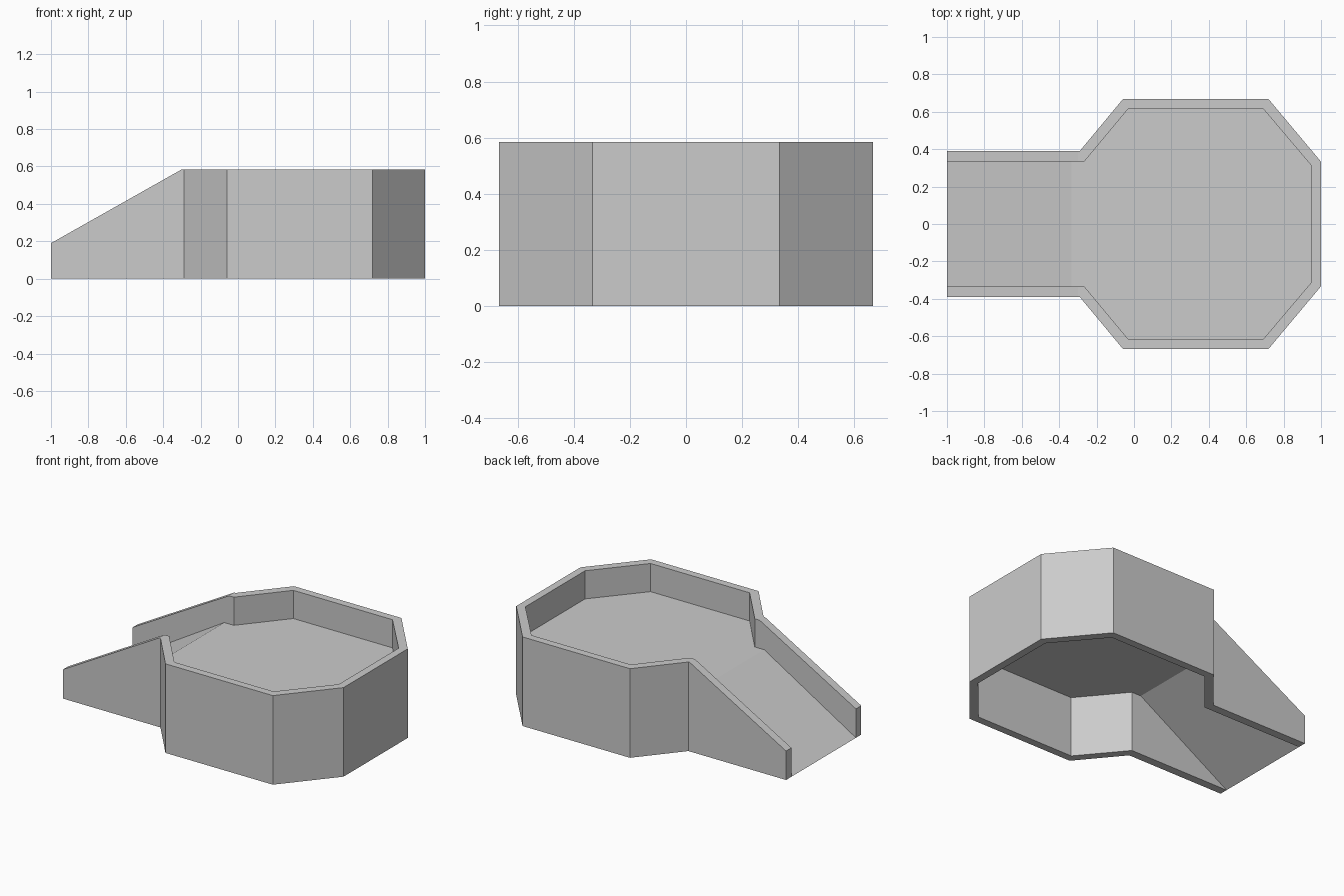
import bpy
import bmesh

cube = bpy.data.objects.get("Cube")
if cube:
    bpy.data.objects.remove(cube, do_unlink=True)

grey = bpy.data.materials.new("plain grey")
grey.use_nodes = True
grey.diffuse_color = (0.6, 0.6, 0.6, 1)
grey.node_tree.nodes["Principled BSDF"].inputs["Base Color"].default_value = (0.6, 0.6, 0.6, 1)

WALL_TOP, RAIL_END, FLOOR = 0.585, 0.19, 0.4
RAMP_TOP_X, RAIL_TOP_X = -0.334, -0.3


def finish(name, bm):
    bmesh.ops.recalc_face_normals(bm, faces=bm.faces)
    mesh = bpy.data.meshes.new(name)
    bm.to_mesh(mesh)
    bm.free()
    mesh.materials.append(grey)
    obj = bpy.data.objects.new(name, mesh)
    bpy.context.collection.objects.link(obj)
    return obj


def mirrored(half):
    return half + [(x, -y) for x, y in reversed(half)]


# Plan outlines of one side, from the ramp foot round to the far end
outer = mirrored([(-1, 0.39), (RAIL_TOP_X, 0.39), (-0.29, 0.39),
                  (-0.06, 0.667), (0.72, 0.667), (1, 0.333)])
inner = mirrored([(-1, 0.335), (RAIL_TOP_X, 0.335), (-0.265, 0.335),
                  (-0.03, 0.617), (0.69, 0.617), (0.95, 0.31)])

# Perimeter wall: a four-cornered section swept along the outline
bm = bmesh.new()
sections = []
for o, i in zip(outer, inner):
    top = RAIL_END if o[0] == -1 else WALL_TOP
    corners = [(*o, 0), (*o, top), (*i, top), (*i, 0)]
    sections.append([bm.verts.new(c) for c in corners])
for a, b in zip(sections, sections[1:]):
    for k in range(4):
        n = (k + 1) % 4
        bm.faces.new((a[k], a[n], b[n], b[k]))
bm.faces.new(sections[0])
bm.faces.new(sections[-1])
bmesh.ops.dissolve_limit(bm, angle_limit=0.001, verts=bm.verts, edges=bm.edges)
finish("perimeter_wall", bm)

# Thin raised floor, open underneath
bm = bmesh.new()
rim = [(RAMP_TOP_X if x == RAIL_TOP_X else x, y) for x, y in inner[1:-1]]
bm.faces.new([bm.verts.new((x, y, FLOOR)) for x, y in reversed(rim)])
finish("platform_floor", bm)

# Thin sloping ramp
bm = bmesh.new()
w = inner[0][1]
bm.faces.new([bm.verts.new(c) for c in (
    (-1, -w, 0), (RAMP_TOP_X, -w, FLOOR), (RAMP_TOP_X, w, FLOOR), (-1, w, 0))])
finish("ramp", bm)

# Sheets must face upwards
for name in ("platform_floor", "ramp"):
    mesh = bpy.data.objects[name].data
    if mesh.polygons[0].normal.z < 0:
        mesh.flip_normals()
